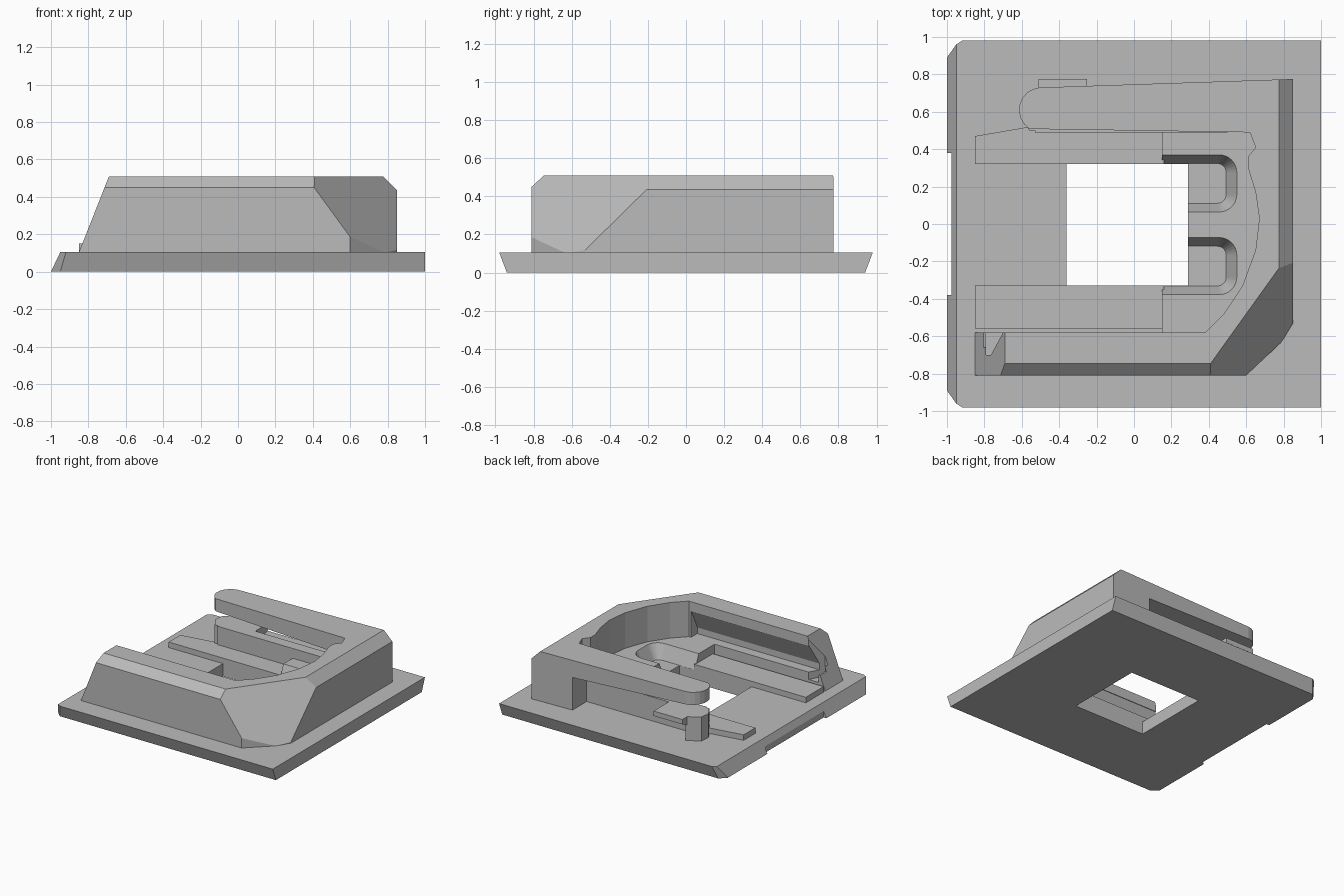
import bpy, bmesh, math
from mathutils import Vector

cube = bpy.data.objects.get("Cube")
if cube:
    bpy.data.objects.remove(cube, do_unlink=True)

grey = bpy.data.materials.new("light_grey")
grey.use_nodes = True
grey.diffuse_color = (0.5, 0.5, 0.5, 1)
grey.node_tree.nodes["Principled BSDF"].inputs["Base Color"].default_value = (0.5, 0.5, 0.5, 1)


def finish(name, bm):
    bmesh.ops.recalc_face_normals(bm, faces=bm.faces)
    mesh = bpy.data.meshes.new(name)
    bm.to_mesh(mesh)
    bm.free()
    mesh.materials.append(grey)
    obj = bpy.data.objects.new(name, mesh)
    bpy.context.collection.objects.link(obj)
    return obj


def loft(name, low, high, lo, hi, axis="z", planes=()):
    """Solid between two outlines, trimmed by (point, outward normal) planes."""
    place = {"z": lambda a, b, c: (a, b, c),
             "x": lambda a, b, c: (c, a, b),
             "y": lambda a, b, c: (a, c, b)}[axis]
    bm = bmesh.new()
    rings = [[bm.verts.new(place(a, b, c)) for a, b in pts]
             for pts, c in ((low, lo), (high, hi))]
    for ring in rings:
        bm.faces.new(ring)
    n = len(low)
    for i in range(n):
        j = (i + 1) % n
        bm.faces.new((rings[0][i], rings[0][j], rings[1][j], rings[1][i]))
    bmesh.ops.recalc_face_normals(bm, faces=bm.faces)
    for point, normal in planes:
        bmesh.ops.bisect_plane(bm, geom=bm.verts[:] + bm.edges[:] + bm.faces[:],
                               plane_co=point, plane_no=normal, clear_outer=True)
        bmesh.ops.holes_fill(bm, edges=[e for e in bm.edges if e.is_boundary], sides=0)
    return finish(name, bm)


def prism(name, pts, lo, hi, axis="z", planes=()):
    return loft(name, pts, pts, lo, hi, axis, planes)


def box(name, x0, x1, y0, y1, z0, z1):
    return prism(name, [(x0, y0), (x1, y0), (x1, y1), (x0, y1)], z0, z1)


def cut(target, *cutters):
    for cutter in cutters:
        mod = target.modifiers.new("cut", "BOOLEAN")
        mod.operation = "DIFFERENCE"
        mod.solver = "EXACT"
        mod.object = cutter
    bpy.context.view_layer.update()
    graph = bpy.context.evaluated_depsgraph_get()
    mesh = bpy.data.meshes.new_from_object(target.evaluated_get(graph))
    target.modifiers.clear()
    target.data = mesh
    for cutter in cutters:
        bpy.data.objects.remove(cutter, do_unlink=True)


def arc(cx, cy, r, start, end, steps=8):
    angles = [math.radians(start + (end - start) * i / steps) for i in range(steps + 1)]
    return [(cx + r * math.cos(a), cy + r * math.sin(a)) for a in angles]


def mirrored(half):
    return half + [(x, -y) for x, y in reversed(half)]


FLOOR, TOP, DECK = 0.105, 0.51, 0.22

# Base plate with flared long sides, window and edge notch
base = loft("base_plate",
            mirrored([(1, 0.94), (-0.95, 0.94), (-1, 0.89)]),
            mirrored([(1, 0.98), (-0.92, 0.98), (-0.95, 0.96)]), 0, FLOOR)
cut(base, box("window_cutter", -0.36, 0.29, -0.33, 0.32, -1, 1),
    box("notch_cutter", -1.2, -0.975, -0.38, 0.38, -1, 1))

# C-shaped frame with chamfered outer edges
bay = [(0.62, 0.49), (0.65, 0.41), (0.61, 0.36), (0.61, 0.30), (0.65, 0.17),
       (0.67, 0.03), (0.65, -0.14), (0.58, -0.33), (0.48, -0.48), (0.38, -0.58)]
outer = [(-0.85, -0.81), (0.6, -0.81), (0.79, -0.63), (0.85, -0.53), (0.85, 0.775)]
arm_end = arc(-0.495, 0.61, 0.12, 95, 238)
trims = [((0, -0.81, 0.45), (0, -0.06, 0.065)),
         ((0.85, 0, 0.435), (0.075, 0, 0.075)),
         ((-0.85, 0, FLOOR), (FLOOR - TOP, 0, 0.16)),
         ((0.41, -0.745, TOP), (0.166, -0.119, 0.121))]
frame = prism("frame", outer + arm_end + bay + [(-0.85, -0.58)], FLOOR, TOP, planes=trims)
cut(frame,
    # open gap below the rear arm
    prism("arm_gap_cutter", [(-0.9, 0.0), (0.49, 0.0), (0.49, 0.37), (-0.9, 0.42)],
          0.4, 0.95, "y"),
    # overhanging lip inside the front wall
    prism("lip_cutter", [(-0.5, 0.43), (-0.585, 0.43), (-0.66, 0.27), (-0.66, DECK),
                         (-0.5, DECK)], -1, 0.36, "x"),
    # hooked slot at the open end of the front wall
    prism("slot_cutter", [(-0.79, -0.5), (-0.79, -0.70), (-0.765, -0.70),
                          (-0.70, -0.58), (-0.70, -0.5)], 0.16, 1))

# Raised deck inside the bay with two sloping pockets
deck = prism("raised_deck", [(0.15, 0.5), (0.63, 0.5)] + [(x + 0.01, y) for x, y in bay[1:]]
             + [(0.15, -0.59)], 0.1, DECK)


def pocket(name, cy):
    def outline(right, half, r):
        return ([(0, cy - half)] + arc(right - r, cy - half + r, r, -90, 0)
                + arc(right - r, cy + half - r, r, 0, 90) + [(0, cy + half)])
    return loft(name, outline(0.485, 0.10, 0.04), outline(0.555, 0.157, 0.10), 0.09, 0.23)


cut(deck, box("deck_window_cutter", 0, 0.29, -0.33, 0.32, 0, 1),
    pocket("rear_pocket_cutter", 0.217), pocket("front_pocket_cutter", -0.225))

# Low guide rails beside the window
rail_height = 0.15
prism("rear_rail", [(-0.85, 0.32), (0.16, 0.32), (0.16, 0.53), (-0.5, 0.53), (-0.85, 0.47)],
      0.1, rail_height)
box("front_rail", -0.85, 0.16, -0.56, -0.33, 0.1, rail_height)

# Ledge, post and latch below the rear arm
box("rear_ledge", -0.53, 0.5, 0.49, 0.58, 0.1, 0.3)
prism("arm_post", [(-0.5, 0.72), (-0.5, 0.5), (-0.56, 0.5), (-0.61, 0.58), (-0.6, 0.66)],
      0.1, 0.3)
prism("arm_latch", [(0.57, 0.3), (0.57, 0.17), (0.775, 0.26), (0.775, 0.3)],
      -0.51, -0.25, "x")
